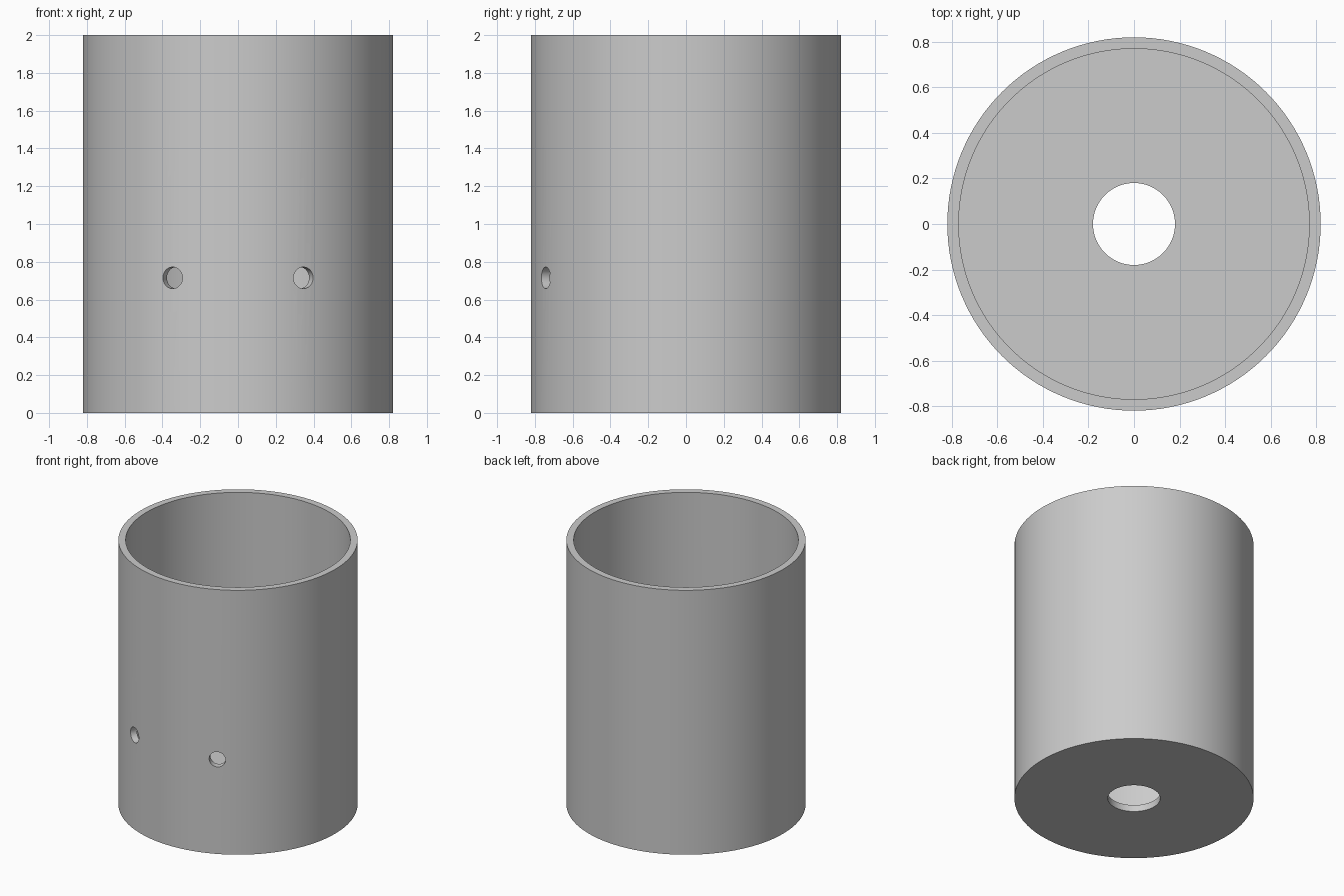
import bpy, bmesh
from math import radians, sin, cos, pi
from mathutils import Vector

if "Cube" in bpy.data.objects:
    bpy.data.objects.remove(bpy.data.objects["Cube"])

R_OUT, R_IN, R_HOLE, FLOOR, HEIGHT = 0.82, 0.77, 0.18, 0.05, 2.0
SEGMENTS = 128

# Cup: closed wall-and-floor profile revolved around z, leaving the drain hole open
profile = [(R_HOLE, 0), (R_OUT, 0), (R_OUT, HEIGHT), (R_IN, HEIGHT), (R_IN, FLOOR), (R_HOLE, FLOOR)]
bm = bmesh.new()
verts = [bm.verts.new((r, 0, z)) for r, z in profile]
edges = [bm.edges.new((verts[i - 1], verts[i])) for i in range(len(verts))]
bmesh.ops.spin(bm, geom=verts + edges, cent=(0, 0, 0), axis=(0, 0, 1),
               angle=2 * pi, steps=SEGMENTS, use_merge=True)
bmesh.ops.remove_doubles(bm, verts=bm.verts[:], dist=1e-5)
bmesh.ops.recalc_face_normals(bm, faces=bm.faces[:])
mesh = bpy.data.meshes.new("cup")
bm.to_mesh(mesh)
bm.free()
cup = bpy.data.objects.new("cup", mesh)
bpy.context.collection.objects.link(cup)

# Two radial holes through the front wall
cutters = []
for side in (-1, 1):
    a = radians(25) * side
    out = Vector((sin(a), -cos(a), 0))
    bpy.ops.mesh.primitive_cylinder_add(vertices=48, radius=0.057, depth=0.3,
                                        location=out * 0.8 + Vector((0, 0, 0.715)),
                                        rotation=out.to_track_quat('Z', 'Y').to_euler())
    cutter = bpy.context.object
    cutter.name = "side_hole_cutter"
    cutter.hide_render = True
    cutters.append(cutter)
    mod = cup.modifiers.new("side_hole", 'BOOLEAN')
    mod.operation, mod.solver, mod.object = 'DIFFERENCE', 'EXACT', cutter

# Bake the cuts, then smooth the round surfaces
bpy.ops.object.select_all(action='DESELECT')
cup.select_set(True)
bpy.context.view_layer.objects.active = cup
for mod in list(cup.modifiers):
    bpy.ops.object.modifier_apply(modifier=mod.name)
for cutter in cutters:
    bpy.data.objects.remove(cutter)
bpy.ops.object.shade_smooth_by_angle(angle=radians(30))
